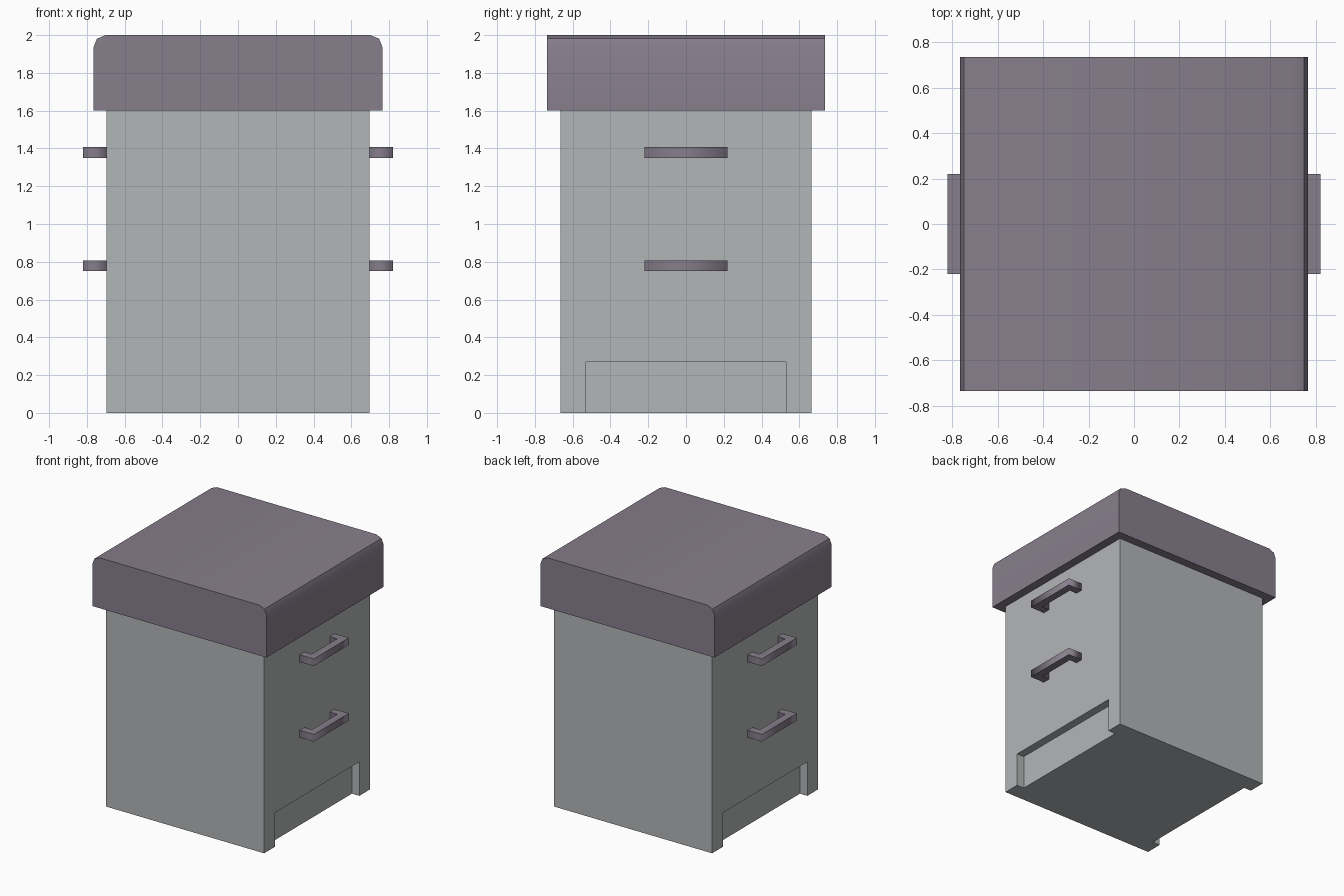
import bpy
import bmesh
from mathutils import Vector

if "Cube" in bpy.data.objects:
    bpy.data.objects.remove(bpy.data.objects["Cube"], do_unlink=True)


def material(name, rgb):
    mat = bpy.data.materials.new(name)
    mat.use_nodes = True
    mat.diffuse_color = (*rgb, 1)
    mat.node_tree.nodes["Principled BSDF"].inputs["Base Color"].default_value = (*rgb, 1)
    return mat


GREY = material("light grey", (0.45, 0.465, 0.475))
PURPLE = material("dusky purple", (0.24, 0.209, 0.262))


def prism(name, profile, to_point, depth, mat):
    """Extrude a closed 2D profile, mapped into space by to_point, along depth."""
    bm = bmesh.new()
    face = bm.faces.new([bm.verts.new(to_point(a, b)) for a, b in profile])
    ext = bmesh.ops.extrude_face_region(bm, geom=[face])
    bmesh.ops.translate(bm, vec=Vector(depth),
                        verts=[v for v in ext["geom"] if isinstance(v, bmesh.types.BMVert)])
    bmesh.ops.recalc_face_normals(bm, faces=bm.faces)
    mesh = bpy.data.meshes.new(name)
    bm.to_mesh(mesh)
    bm.free()
    mesh.materials.append(mat)
    obj = bpy.data.objects.new(name, mesh)
    bpy.context.collection.objects.link(obj)
    return obj


def box(name, lo, hi, mat):
    corners = [(lo[0], lo[1]), (hi[0], lo[1]), (hi[0], hi[1]), (lo[0], hi[1])]
    return prism(name, corners, lambda x, y: (x, y, lo[2]), (0, 0, hi[2] - lo[2]), mat)


def activate(obj):
    bpy.ops.object.select_all(action="DESELECT")
    obj.select_set(True)
    bpy.context.view_layer.objects.active = obj


# Body, with a shallow recess cut into the foot of each side
W, D, H = 0.695, 0.665, 1.6
body = box("body", (-W, -D, 0), (W, D, H), GREY)
for side in (-1, 1):
    xs = sorted((side * (W - 0.065), side * (W + 0.1)))
    cutter = box("recess_cutter", (xs[0], -0.53, -0.1), (xs[1], 0.53, 0.27), GREY)
    cutter.hide_render = True
    mod = body.modifiers.new("recess", "BOOLEAN")
    mod.operation = "DIFFERENCE"
    mod.solver = "EXACT"
    mod.object = cutter
    activate(body)
    bpy.ops.object.modifier_apply(modifier=mod.name)
    bpy.data.objects.remove(cutter, do_unlink=True)

# Lid, rounded along its two upper side edges
half = [(0.765, H), (0.765, 1.935), (0.747, 1.981), (0.7, 2.0)]
outline = half + [(-x, z) for x, z in reversed(half)]
lid = prism("lid", outline, lambda x, z: (x, -0.735, z), (0, 1.47, 0), PURPLE)
activate(lid)
bpy.ops.object.shade_smooth_by_angle(angle=0.6)

# Handles: two bracket pulls on each side
OUT, REACH, BAR = 0.125, 0.22, 0.06
bracket = [(0, -REACH), (OUT, -REACH), (OUT, REACH), (0, REACH),
           (0, REACH - BAR), (OUT - BAR, REACH - BAR),
           (OUT - BAR, BAR - REACH), (0, BAR - REACH)]
for side, label in ((1, "left"), (-1, "right")):
    for z, level in ((0.75, "lower"), (1.35, "upper")):
        handle = prism(f"{level}_{label}_handle", bracket,
                       lambda x, y: (side * (W + x), y, z), (0, 0, 0.057), PURPLE)
        # Soft upright corners, crisp top and bottom rims
        mesh = handle.data
        mesh.shade_smooth()
        for edge in mesh.edges:
            a, b = (mesh.vertices[i].co for i in edge.vertices)
            edge.use_edge_sharp = abs(a.z - b.z) < 0.001
